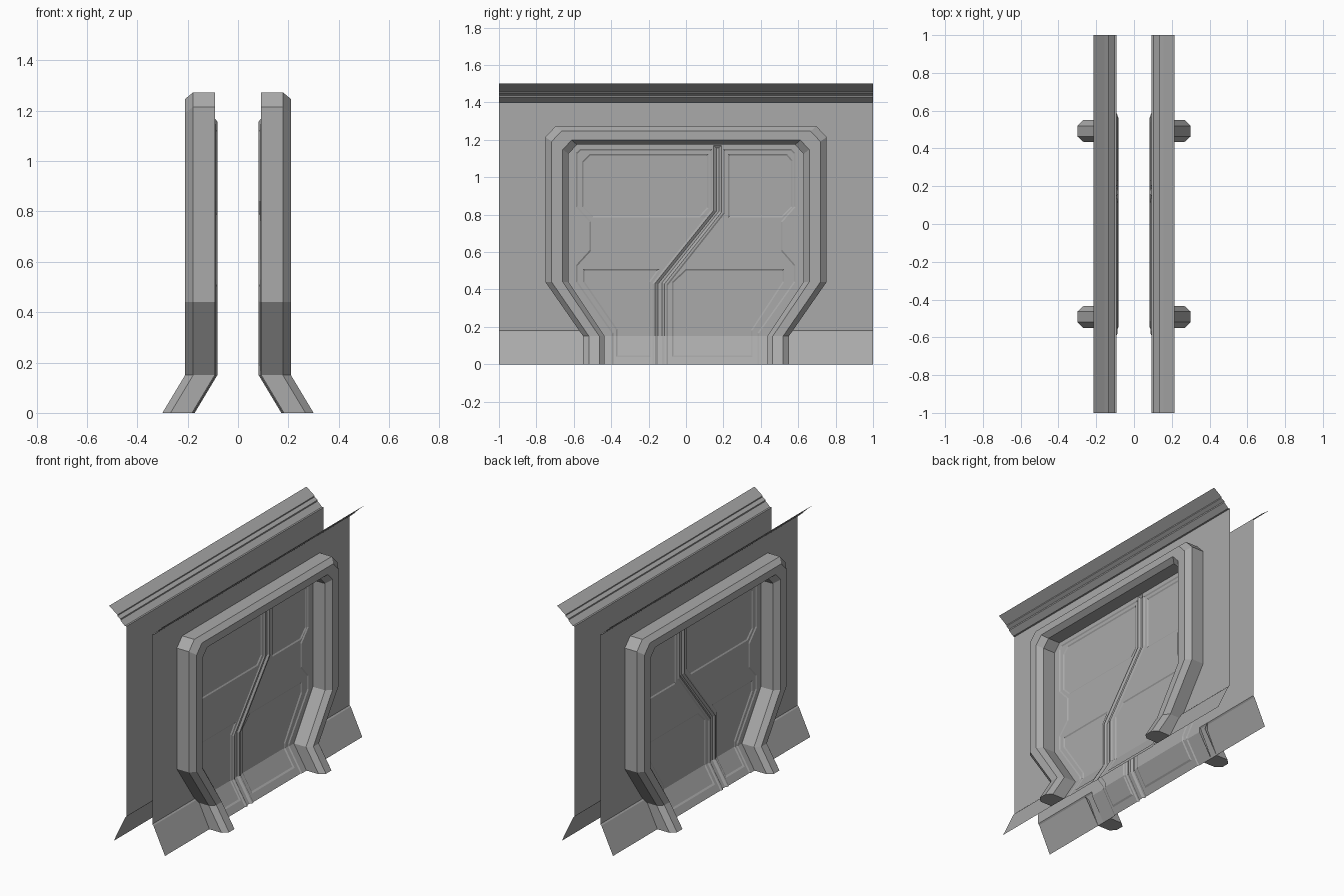
import bpy
import bmesh
from mathutils import Vector

if "Cube" in bpy.data.objects:
    bpy.data.objects.remove(bpy.data.objects["Cube"])

grey = bpy.data.materials.new("matte grey")
grey.use_nodes = True
colour = (0.4, 0.4, 0.4, 1)
grey.diffuse_color = colour
grey.node_tree.nodes["Principled BSDF"].inputs["Base Color"].default_value = colour

WALL = 0.092      # distance of the wall sheet from the middle
BEND = 0.15       # height where the foot of the wall kicks outward
FLARE = 0.6       # outward run per unit of drop below the bend


def finish(name, bm):
    """Turn a bmesh into a flat shaded object mirrored to the other wall."""
    me = bpy.data.meshes.new(name)
    bm.to_mesh(me)
    bm.free()
    ob = bpy.data.objects.new(name, me)
    me.materials.append(grey)
    bpy.context.scene.collection.objects.link(ob)
    ob.modifiers.new("other_wall", 'MIRROR').use_mirror_merge = False
    return ob


def face_outward(bm):
    bm.normal_update()
    for f in bm.faces:
        if f.normal.x < 0:
            f.normal_flip()


def fill(bm, loops, x):
    """Fill the first (y, z) loop, leaving the other loops as holes."""
    edges = []
    for loop in loops:
        vs = [bm.verts.new((x, y, z)) for y, z in loop]
        edges += [bm.edges.new((a, b)) for a, b in zip(vs, vs[1:] + vs[:1])]
    bmesh.ops.triangle_fill(bm, use_beauty=True, edges=edges, normal=(1, 0, 0))


def inset(loop, d):
    """Mitred inward offset; points on the floor stay on the floor."""
    pts = [Vector(p) for p in loop]
    n = len(pts)
    area = sum(pts[i - 1].cross(pts[i]) for i in range(n))
    s = d if area > 0 else -d
    out = []
    for i, p in enumerate(pts):
        a = (p - pts[i - 1]).normalized()
        b = (pts[(i + 1) % n] - p).normalized()
        na, nb = Vector((-a.y, a.x)), Vector((-b.y, b.x))
        q = p + (na + nb) * s / (1 + na.dot(nb))
        out.append((q.x, 0 if p.y == 0 else q.y))
    return out


def pocket(bm, loop, x0, x1, slope, holes=()):
    """Sunken field with sloped sides and optional holes in its floor."""
    low = inset(loop, slope)
    n = len(loop)
    for i in range(n):
        j = (i + 1) % n
        if loop[i][1] == 0 and loop[j][1] == 0:
            continue
        quad = [(x0, *loop[i]), (x0, *loop[j]), (x1, *low[j]), (x1, *low[i])]
        bm.faces.new([bm.verts.new(c) for c in quad])
    fill(bm, [low, *holes], x1)


# Recessed fields, left and right of the divider
field_a = [(-.396, 0), (-.396, .165), (-.588, .44), (-.588, .53), (-.515, .61),
           (-.515, .76), (-.588, .84), (-.588, 1.13), (-.567, 1.15),
           (.14, 1.15), (.14, .82), (-.172, .43), (-.172, 0)]
field_b = [(-.105, 0), (-.105, .425), (.2, .81), (.2, 1.15), (.565, 1.15),
           (.585, 1.13), (.585, .84), (.515, .76), (.515, .61), (.585, .53),
           (.585, .44), (.39, .165), (.39, 0)]
# Groove running down the divider
groove = [(-.165, 0), (-.165, .433), (.148, .823), (.148, 1.17),
          (.19, 1.17), (.19, .813), (-.115, .43), (-.115, 0)]
# Inner panels
upper_a = [(-.515, 1.125), (.12, 1.125), (.12, .835), (.075, .785),
           (-.5, .785), (-.555, .84), (-.555, 1.085)]
upper_b = [(.225, 1.125), (.54, 1.125), (.57, 1.09), (.57, .84),
           (.515, .785), (.225, .785)]
lower_a = [(-.55, .51), (-.14, .51), (-.19, .44), (-.19, .04),
           (-.375, .04), (-.375, .185), (-.55, .44)]
lower_b = [(0, .51), (.525, .51), (.525, .44), (.355, .18),
           (.355, .04), (-.075, .04), (-.075, .44)]

# Wall sheet with recessed fields
bm = bmesh.new()
sheet = ([(-.5, 0), (-.5, .18), (-1, .18), (-1, 1.4), (1, 1.4), (1, .18),
          (.5, .18), (.5, 0)]
         + field_b[::-1] + groove[::-1] + field_a[::-1])
fill(bm, [sheet], WALL)
FIELD, PANEL = WALL - .005, WALL - .01
pocket(bm, field_a, WALL, FIELD, .008, [upper_a, lower_a])
pocket(bm, field_b, WALL, FIELD, .008, [upper_b, lower_b])
pocket(bm, groove, WALL, PANEL, .014)
for panel in (upper_a, upper_b, lower_a, lower_b):
    pocket(bm, panel, FIELD, PANEL, .008)
bmesh.ops.remove_doubles(bm, verts=bm.verts[:], dist=.0002)
bmesh.ops.bisect_plane(bm, geom=bm.verts[:] + bm.edges[:] + bm.faces[:],
                       plane_co=(0, 0, BEND), plane_no=(0, 0, 1), dist=1e-5)
for v in bm.verts:
    v.co.x += max(0, BEND - v.co.z) * FLARE
face_outward(bm)
bmesh.ops.dissolve_limit(bm, angle_limit=.01, verts=bm.verts[:], edges=bm.edges[:])
finish("wall_panel", bm)


# Straight mouldings swept along y
def moulding(name, profile, spans):
    bm = bmesh.new()
    for y0, y1 in spans:
        rows = [[bm.verts.new((x, y, z)) for x, z in profile] for y in (y0, y1)]
        for i in range(len(profile) - 1):
            bm.faces.new((rows[0][i], rows[1][i], rows[1][i + 1], rows[0][i + 1]))
    face_outward(bm)
    finish(name, bm)


moulding("top_moulding", [(WALL, 1.4), (.103, 1.4), (.135, 1.428), (.135, 1.436),
                          (.156, 1.45), (.156, 1.457), (.214, 1.5)], [(-1, 1)])
moulding("skirting", [(WALL, .18), (.1, .172), (.182, 0)], [(-1, -.5), (.5, 1)])

# Chamfered arch frame: outer and inner edge lines, right half then mirrored
outer = [(.55, 0), (.55, BEND), (.752, .44), (.752, 1.215), (.697, 1.273)]
inner = [(.435, 0), (.435, BEND), (.628, .44), (.628, 1.125), (.583, 1.174)]
outer += [(-y, z) for y, z in reversed(outer)]
inner += [(-y, z) for y, z in reversed(inner)]
section = [(0, WALL), (0, .178), (.27, .21), (.75, .21), (1, .178), (1, WALL)]
bm = bmesh.new()
rings = []
for o, i in zip(outer, inner):
    o, i = Vector(o), Vector(i)
    ring = []
    for t, x in section:
        p = o.lerp(i, t)
        x += max(0, BEND - p.y) * FLARE
        ring.append(bm.verts.new((x, p.x, p.y)))
    rings.append(ring)
for a, b in zip(rings, rings[1:]):
    for k in range(len(section) - 1):
        bm.faces.new((a[k], a[k + 1], b[k + 1], b[k]))
for end in (rings[0], rings[-1]):
    bm.faces.new(end)
bmesh.ops.recalc_face_normals(bm, faces=bm.faces[:])
finish("arch_frame", bm)
